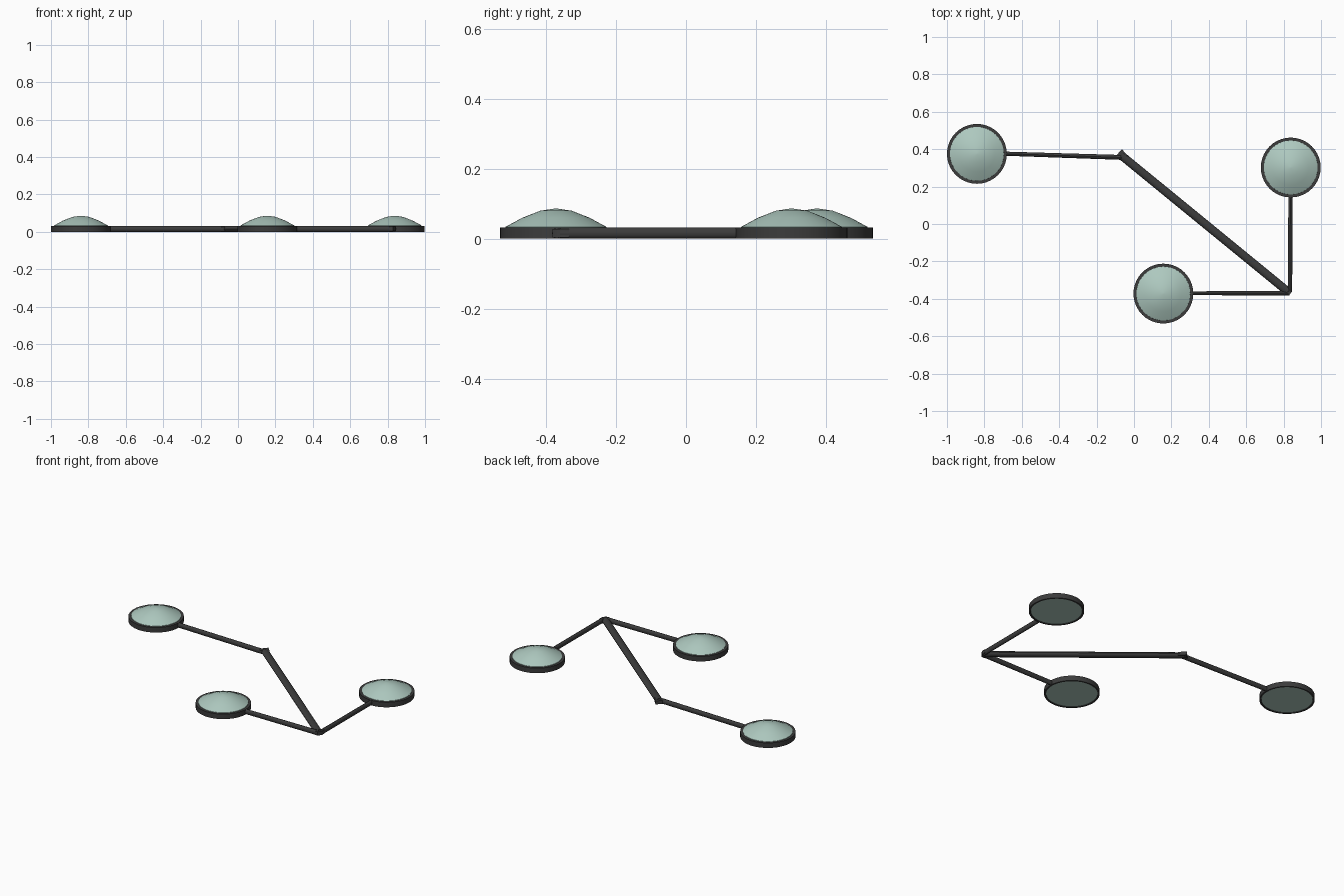
import bpy, bmesh, math
from mathutils import Vector

if "Cube" in bpy.data.objects:
    bpy.data.objects.remove(bpy.data.objects["Cube"])

H = 0.032          # frame height
SEG = 40           # sides of the round parts


def material(name, rgb):
    m = bpy.data.materials.new(name)
    m.diffuse_color = (*rgb, 1)
    m.use_nodes = True
    m.node_tree.nodes["Principled BSDF"].inputs["Base Color"].default_value = m.diffuse_color
    return m


DARK = material("dark_frame", (0.045, 0.045, 0.045))
GLASS = material("pale_green", (0.42, 0.58, 0.52))


def finish(name, bm, mat, angle=35):
    bmesh.ops.recalc_face_normals(bm, faces=bm.faces)
    me = bpy.data.meshes.new(name)
    bm.to_mesh(me)
    bm.free()
    ob = bpy.data.objects.new(name, me)
    bpy.context.collection.objects.link(ob)
    me.materials.append(mat)
    bpy.ops.object.select_all(action='DESELECT')
    ob.select_set(True)
    bpy.context.view_layer.objects.active = ob
    bpy.ops.object.shade_smooth_by_angle(angle=math.radians(angle))
    return ob


def lathe(name, center, profile, mat, closed):
    """Revolve (radius, z) points; closed joins the profile into a loop, otherwise the ends are capped."""
    bm = bmesh.new()
    rings = []
    for r, z in profile:
        rings.append([bm.verts.new((center[0] + r * math.cos(2 * math.pi * i / SEG),
                                    center[1] + r * math.sin(2 * math.pi * i / SEG), z))
                      for i in range(SEG)])
    pairs = list(zip(rings, rings[1:]))
    if closed:
        pairs.append((rings[-1], rings[0]))
    for a, b in pairs:
        for i in range(SEG):
            j = (i + 1) % SEG
            bm.faces.new((a[i], a[j], b[j], b[i]))
    if not closed:
        bm.faces.new(rings[0])
        bm.faces.new(rings[-1])
    return finish(name, bm, mat)


def bar(name, p0, p1, w0, w1, n=12):
    """Oval rod lying flat from p0 to p1 with end widths w0 and w1."""
    bm = bmesh.new()
    a, b = Vector((*p0, H / 2)), Vector((*p1, H / 2))
    d = (b - a).normalized()
    side = Vector((-d.y, d.x, 0))
    ends = []
    for p, w in ((a, w0), (b, w1)):
        ends.append([bm.verts.new(p + side * (w / 2 * math.cos(2 * math.pi * i / n))
                                  + Vector((0, 0, H / 2 * math.sin(2 * math.pi * i / n))))
                     for i in range(n)])
    for i in range(n):
        j = (i + 1) % n
        bm.faces.new((ends[0][i], ends[0][j], ends[1][j], ends[1][i]))
    for e in ends:
        bm.faces.new(e)
    return finish(name, bm, DARK)


# round frames with their domed lenses
RIM = [(0.16, 0), (0.16, H), (0.142, H), (0.15, 0)]
DOME = [(0.149, 0.003), (0.144, 0.034), (0.096, 0.060), (0.045, 0.080), (0.005, 0.086)]
for label, c in (("left", (-0.84, 0.375)), ("front", (0.157, -0.372)), ("right", (0.838, 0.302))):
    lathe(label + "_rim", c, RIM, DARK, True)
    lathe(label + "_lens", c, DOME, GLASS, False)

# connecting rods
bar("left_arm", (-0.69, 0.376), (-0.065, 0.356), 0.022, 0.026)
bar("front_arm", (0.31, -0.370), (0.825, -0.370), 0.020, 0.026)
bar("right_arm", (0.836, 0.15), (0.834, -0.36), 0.021, 0.024)
bar("long_arm", (-0.068, 0.367), (0.822, -0.361), 0.045, 0.045)

# pointed elbow where the left and long arms meet
bm = bmesh.new()
outline = [(-0.095, 0.366), (-0.09, 0.345), (-0.05, 0.345), (-0.03, 0.362), (-0.065, 0.400)]
base = bm.faces.new([bm.verts.new((x, y, 0.005)) for x, y in outline])
ext = bmesh.ops.extrude_face_region(bm, geom=[base])
for v in ext["geom"]:
    if isinstance(v, bmesh.types.BMVert):
        v.co.z = 0.027
finish("elbow", bm, DARK)

# rounded corner where three arms meet
bm = bmesh.new()
outline = [(0.80, -0.36), (0.81, -0.382), (0.830, -0.382), (0.845, -0.360), (0.845, -0.335), (0.825, -0.335)]
base = bm.faces.new([bm.verts.new((x, y, 0.004)) for x, y in outline])
ext = bmesh.ops.extrude_face_region(bm, geom=[base])
for v in ext["geom"]:
    if isinstance(v, bmesh.types.BMVert):
        v.co.z = 0.028
finish("corner_joint", bm, DARK)
